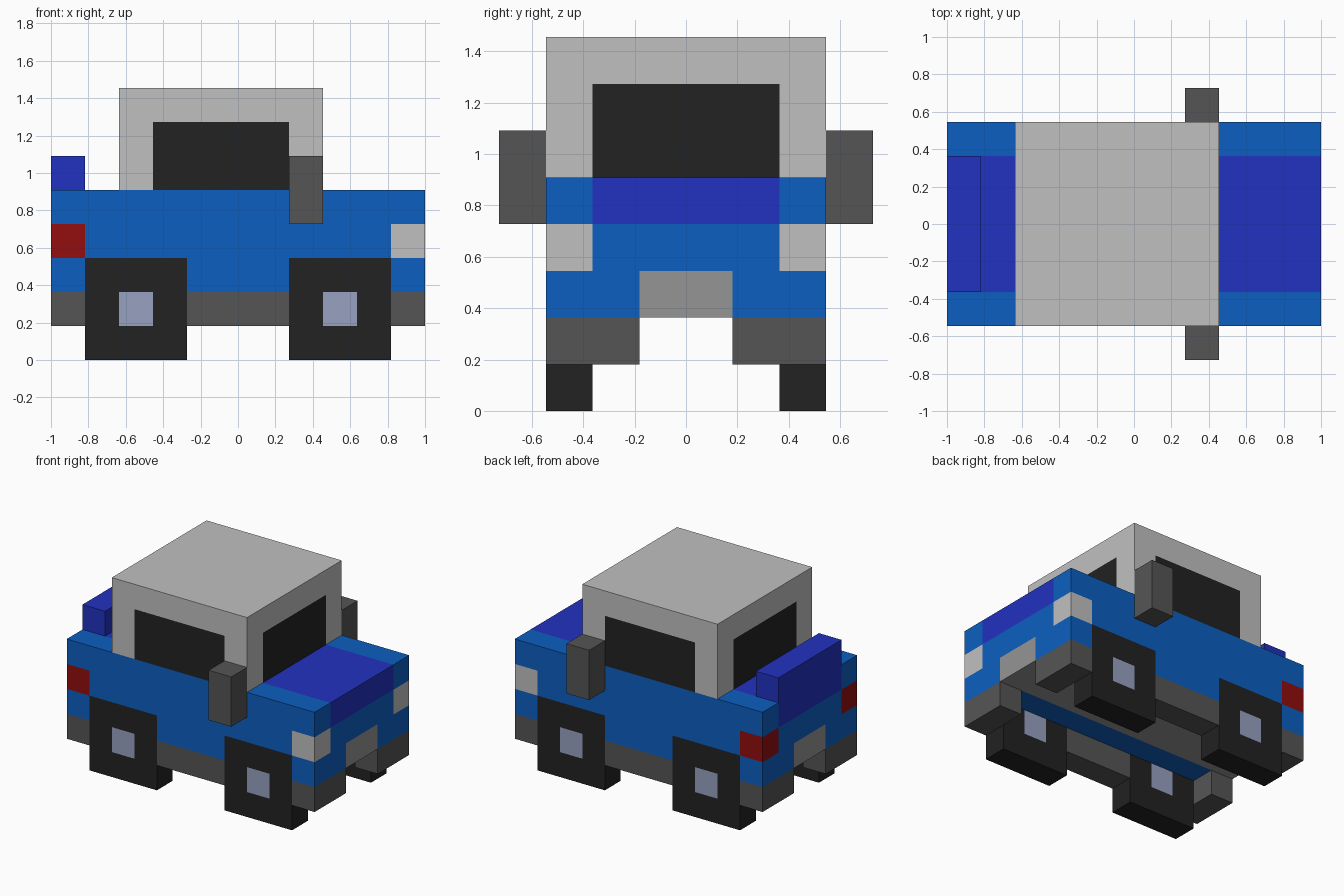
import bpy
import bmesh
from mathutils import Vector

if "Cube" in bpy.data.objects:
    bpy.data.objects.remove(bpy.data.objects["Cube"], do_unlink=True)

U = 2 / 11  # one block of the model's grid; all sizes below are in blocks


def linear(c):
    c /= 255
    return c / 12.92 if c <= 0.04045 else ((c + 0.055) / 1.055) ** 2.4


def material(name, r, g, b):
    col = (linear(r), linear(g), linear(b), 1)
    m = bpy.data.materials.new(name)
    m.use_nodes = True
    m.diffuse_color = col
    bsdf = m.node_tree.nodes["Principled BSDF"]
    bsdf.inputs["Base Color"].default_value = col
    bsdf.inputs["Roughness"].default_value = 0.8
    return m


BLUE = material("body_blue", 12, 95, 192)
INDIGO = material("deep_indigo", 33, 50, 192)
WHITE = material("light_grey", 192, 192, 192)
STEEL = material("mid_grey", 149, 149, 149)
DARK = material("dark_grey", 85, 85, 85)
BLACK = material("near_black", 34, 34, 34)
HUB = material("hub_pale_blue", 151, 162, 192)
RED = material("lamp_red", 147, 13, 13)


def block(name, x, y, z, mats, cuts=((), (), ()), rule=None):
    """Box from (min, max) ranges, cut along planes and coloured by a rule."""
    bm = bmesh.new()
    bmesh.ops.create_cube(bm, size=1)
    for v in bm.verts:
        v.co = [r[0] + (c + 0.5) * (r[1] - r[0]) for r, c in zip((x, y, z), v.co)]
    for axis, values in enumerate(cuts):
        n = Vector((0, 0, 0))
        n[axis] = 1
        for value in values:
            bmesh.ops.bisect_plane(bm, geom=bm.verts[:] + bm.edges[:] + bm.faces[:],
                                   plane_co=n * value, plane_no=n)
    bm.normal_update()
    if rule:
        for f in bm.faces:
            f.material_index = rule(f.calc_center_median(), f.normal)
    bmesh.ops.scale(bm, vec=(U, U, U), verts=bm.verts)
    me = bpy.data.meshes.new(name)
    bm.to_mesh(me)
    bm.free()
    for m in mats:
        me.materials.append(m)
    ob = bpy.data.objects.new(name, me)
    bpy.context.collection.objects.link(ob)
    return ob


def span(a, b, side):
    return (a, b) if side > 0 else (-b, -a)


# Upper body with bonnet and boot panels, headlamps and tail lamps
def body_rule(c, n):
    if abs(c.y) < 2 and c.z > 4 and (c.x > 2.5 or c.x < -3.5):
        return 1
    if abs(c.y) > 2 and abs(c.x) > 4.5 and 3 < c.z < 4:
        return 2 if c.x > 0 else 3
    return 0


block("upper_body", (-5.5, 5.5), (-3, 3), (3, 5), (BLUE, INDIGO, WHITE, RED),
      ((-4.5, -3.5, 2.5, 4.5), (-2, 2), (4,)), body_rule)

# Floor with a grey centre beam that shows at both ends
block("floor", (-5.5, 5.5), (-2, 2), (2, 3), (BLUE, STEEL),
      ((), (-1, 1), ()), lambda c, n: int(abs(c.y) < 1))


# Cabin with flush windows on all four sides
def cabin_rule(c, n):
    if abs(n.z) > 0.5 or c.z > 7:
        return 0
    return int(abs(c.y) < 2 if abs(n.x) > 0.5 else -2.5 < c.x < 1.5)


block("cabin", (-3.5, 2.5), (-3, 3), (5, 8), (WHITE, BLACK),
      ((-2.5, 1.5), (-2, 2), (7,)), cabin_rule)

# Rear spoiler
block("spoiler", (-5.5, -4.5), (-2, 2), (5, 6), (INDIGO,))

for s, side in ((1, "left_hand"), (-1, "right_hand")):
    outer = span(2, 3, s)

    # Door mirror, lower door panel and sill
    block(f"mirror_{side}", (1.5, 2.5), span(3, 4, s), (4, 6), (DARK,))
    block(f"lower_door_{side}", (-1.5, 1.5), outer, (2, 3), (BLUE,))
    block(f"sill_{side}", (-1.5, 1.5), outer, (1, 2), (DARK,))

    for e, end in ((1, "front"), (-1, "rear")):
        # Corner panel and bumper beyond the wheel
        block(f"{end}_corner_{side}", span(4.5, 5.5, e), outer, (2, 3), (BLUE,))
        block(f"{end}_bumper_{side}", span(4.5, 5.5, e), span(1, 3, s), (1, 2), (DARK,))

        # Square wheel with a pale hub on both faces
        block(f"{end}_wheel_{side}", span(1.5, 4.5, e), outer, (0, 3), (BLACK, HUB),
              ((2.5 * e, 3.5 * e), (), (1, 2)),
              lambda c, n: int(abs(n.y) > 0.5 and 2.5 < abs(c.x) < 3.5 and 1 < c.z < 2))
